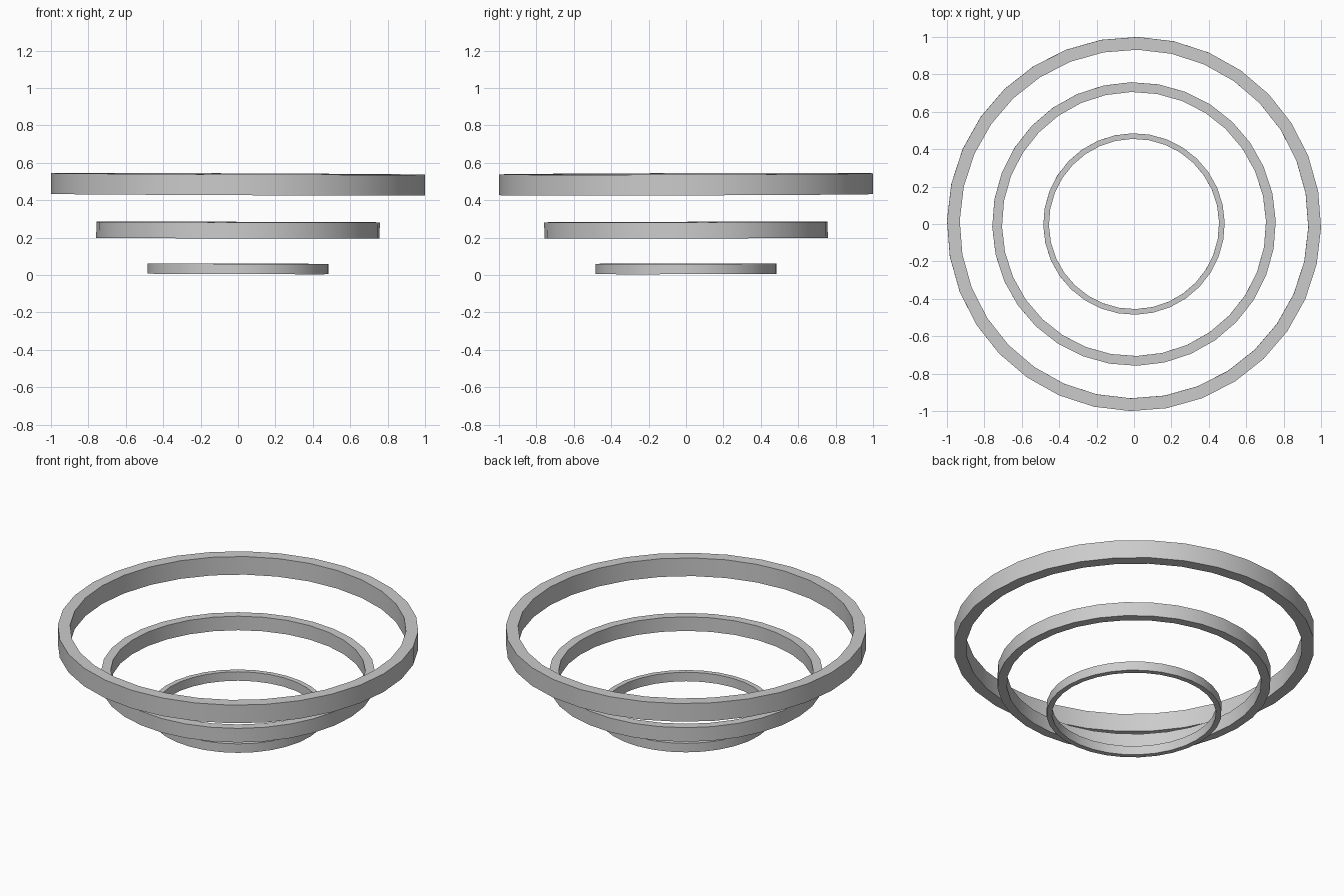
import bpy, math
from mathutils import Matrix

if "Cube" in bpy.data.objects:
    bpy.data.objects.remove(bpy.data.objects["Cube"])


def ring(name, outer, inner, z, height, tilt_x, tilt_y, phase, sides=32):
    """Flat-walled hoop: a rectangular section swept around z, tilted very slightly."""
    section = [(outer, -height / 2), (outer, height / 2),
               (inner, height / 2), (inner, -height / 2)]
    verts, faces = [], []
    for i in range(sides):
        a = 2 * math.pi * i / sides + phase
        verts += [(r * math.cos(a), r * math.sin(a), h) for r, h in section]
        for k in range(4):
            j, m = (i + 1) % sides, (k + 1) % 4
            faces.append((i * 4 + k, j * 4 + k, j * 4 + m, i * 4 + m))
    mesh = bpy.data.meshes.new(name)
    mesh.from_pydata(verts, [], faces)
    mesh.transform(Matrix.Translation((0, 0, z)) @
                   Matrix.Rotation(tilt_x, 4, 'X') @ Matrix.Rotation(tilt_y, 4, 'Y'))
    obj = bpy.data.objects.new(name, mesh)
    bpy.context.collection.objects.link(obj)
    bpy.ops.object.select_all(action='DESELECT')
    obj.select_set(True)
    bpy.context.view_layer.objects.active = obj
    bpy.ops.object.shade_smooth_by_angle(angle=math.radians(30))
    return obj


# Three nested hoops, growing upwards
ring("bottom_ring", 0.485, 0.455, 0.033, 0.055, 0.002, 0.003, 0.02)
ring("middle_ring", 0.758, 0.706, 0.240, 0.086, 0.002, 0.002, 0.02)
ring("top_ring", 1.0, 0.932, 0.485, 0.111, 0.003, 0.004, -0.02)
